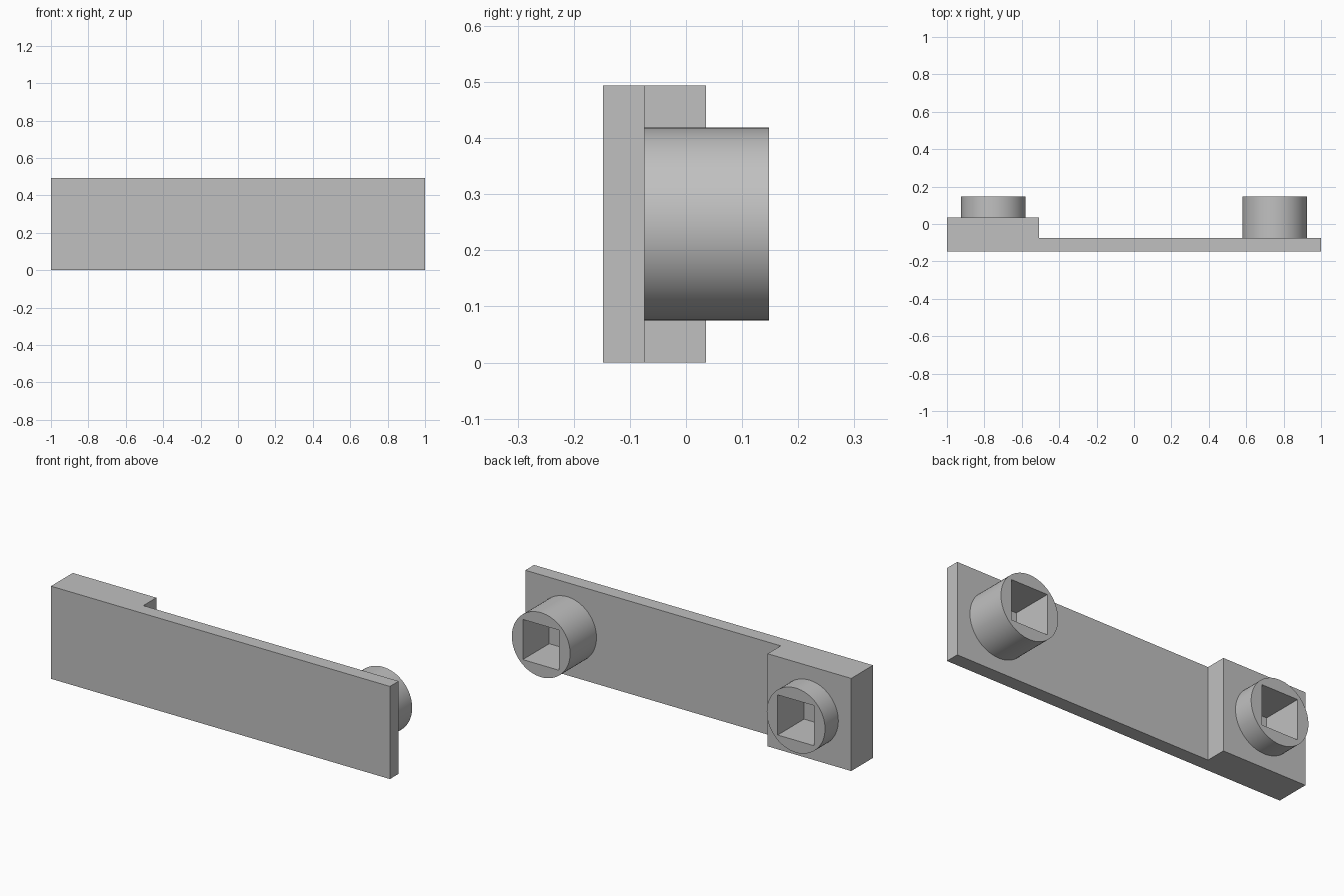
import bpy, bmesh, math
from mathutils import Matrix, Vector

if "Cube" in bpy.data.objects:
    bpy.data.objects.remove(bpy.data.objects["Cube"])

HEIGHT = 0.494
FRONT, PLATE_BACK, BLOCK_BACK, BOSS_BACK = -0.148, -0.074, 0.036, 0.148
BOSS_X, BOSS_R, SOCKET = 0.752, 0.172, 0.214

grey = bpy.data.materials.new("plain grey")
grey.diffuse_color = (0.53, 0.53, 0.53, 1)
grey.use_nodes = True
grey.node_tree.nodes["Principled BSDF"].inputs["Base Color"].default_value = grey.diffuse_color


def finish(name, bm):
    bmesh.ops.recalc_face_normals(bm, faces=bm.faces[:])
    mesh = bpy.data.meshes.new(name)
    bm.to_mesh(mesh)
    bm.free()
    mesh.materials.append(grey)
    ob = bpy.data.objects.new(name, mesh)
    bpy.context.collection.objects.link(ob)
    return ob


def cylinder(name, x, y0, y1):
    bm = bmesh.new()
    place = Matrix.Translation((x, (y0 + y1) / 2, HEIGHT / 2)) @ Matrix.Rotation(math.pi / 2, 4, 'X')
    bmesh.ops.create_cone(bm, cap_ends=True, segments=64, radius1=BOSS_R,
                          radius2=BOSS_R, depth=y1 - y0, matrix=place)
    return finish(name, bm)


def box(name, x, y0, y1, side):
    bm = bmesh.new()
    place = Matrix.Translation((x, (y0 + y1) / 2, HEIGHT / 2)) @ Matrix.Diagonal((side, y1 - y0, side, 1))
    bmesh.ops.create_cube(bm, size=1, matrix=place)
    return finish(name, bm)


def combine(target, other, operation):
    mod = target.modifiers.new(operation.lower(), 'BOOLEAN')
    mod.operation, mod.solver, mod.object = operation, 'EXACT', other
    bpy.context.view_layer.objects.active = target
    bpy.ops.object.modifier_apply(modifier=mod.name)
    bpy.data.objects.remove(other)


# Stepped plate: an L-shaped profile extruded upwards
profile = [(-1, FRONT), (1, FRONT), (1, PLATE_BACK), (-0.507, PLATE_BACK),
           (-0.507, BLOCK_BACK), (-1, BLOCK_BACK)]
bm = bmesh.new()
face = bm.faces.new([bm.verts.new((x, y, 0)) for x, y in profile])
top = bmesh.ops.extrude_face_region(bm, geom=[face])["geom"]
bmesh.ops.translate(bm, vec=Vector((0, 0, HEIGHT)),
                    verts=[v for v in top if isinstance(v, bmesh.types.BMVert)])
body = finish("stepped_plate_with_sockets", bm)

# Round bosses, each with a blind square socket
for x in (-BOSS_X, BOSS_X):
    combine(body, cylinder("round_boss", x, -0.11, BOSS_BACK), 'UNION')
    combine(body, box("socket_cutter", x, PLATE_BACK, 0.25, SOCKET), 'DIFFERENCE')

# Smooth boss walls, sharp corners elsewhere
bpy.ops.object.select_all(action='DESELECT')
body.select_set(True)
bpy.context.view_layer.objects.active = body
bpy.ops.object.shade_smooth_by_angle(angle=math.radians(30))
